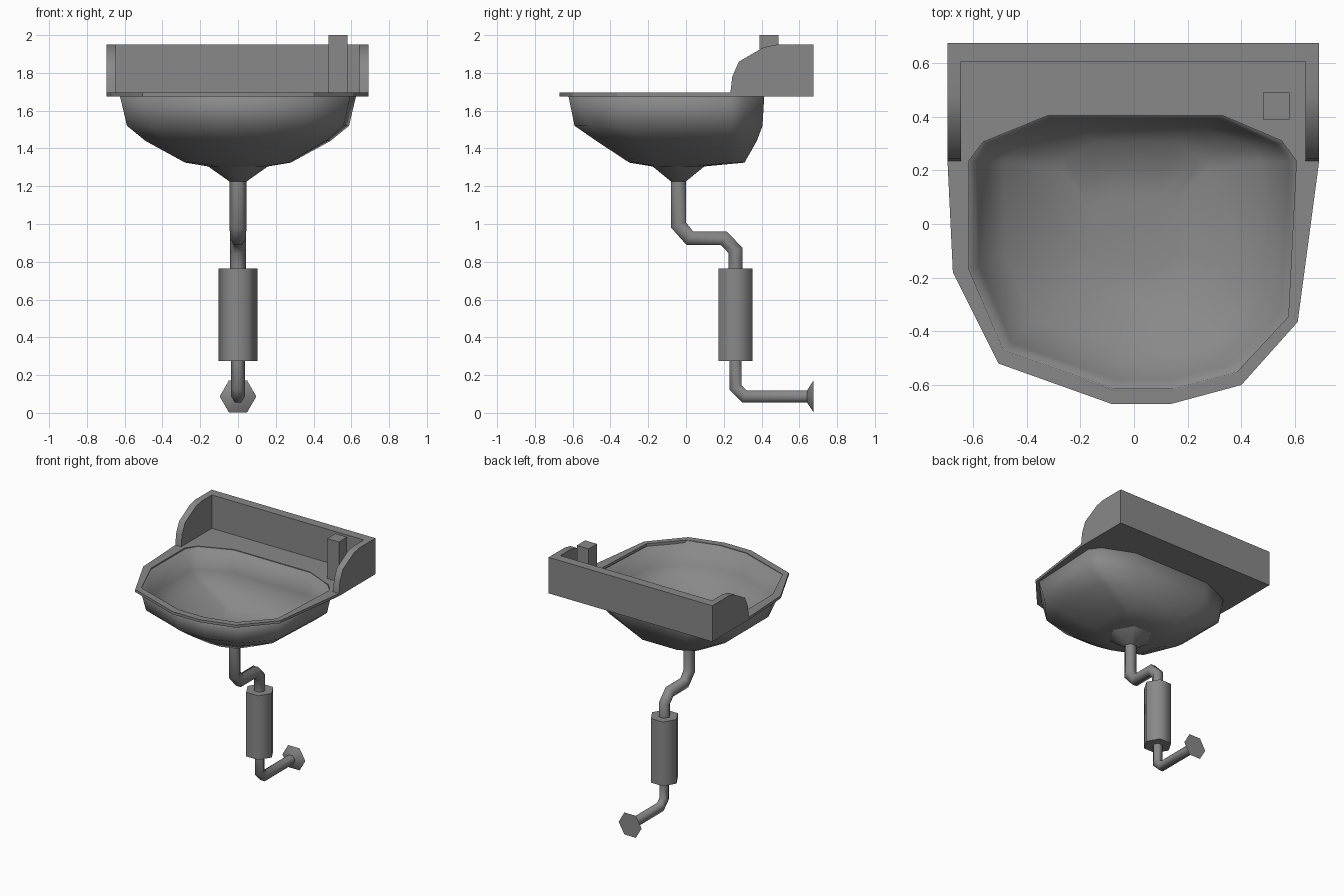
import bpy
import bmesh
from math import radians, sin, cos, pi
from mathutils import Vector

if "Cube" in bpy.data.objects:
    bpy.data.objects.remove(bpy.data.objects["Cube"])

grey = bpy.data.materials.new("grey ceramic")
grey.use_nodes = True
COLOUR = (0.25, 0.25, 0.25, 1)
grey.diffuse_color = COLOUR
grey.node_tree.nodes["Principled BSDF"].inputs["Base Color"].default_value = COLOUR


def finish(obj, angle):
    """Shade one object, keeping edges above the angle sharp."""
    bpy.ops.object.select_all(action='DESELECT')
    obj.select_set(True)
    bpy.context.view_layer.objects.active = obj
    if obj.type == 'CURVE':
        bpy.ops.object.convert(target='MESH')
        obj = bpy.context.object
    bpy.ops.object.shade_smooth_by_angle(angle=radians(angle))
    return obj


def add(name, data, angle):
    obj = bpy.data.objects.new(name, data)
    bpy.context.collection.objects.link(obj)
    data.materials.append(grey)
    return finish(obj, angle)


def loft(name, rings, angle, cap_start=True):
    """Skin a list of equal-length rings and cap the ends."""
    bm = bmesh.new()
    loops = [[bm.verts.new(p) for p in ring] for ring in rings]
    n = len(loops[0])
    for a, b in zip(loops, loops[1:]):
        for i in range(n):
            j = (i + 1) % n
            bm.faces.new((a[i], a[j], b[j], b[i]))
    if cap_start:
        bm.faces.new(loops[0])
    bm.faces.new(loops[-1])
    bmesh.ops.recalc_face_normals(bm, faces=bm.faces)
    mesh = bpy.data.meshes.new(name)
    bm.to_mesh(mesh)
    bm.free()
    return add(name, mesh, angle)


def tube(name, path):
    """Mitred six-sided tube through (y, z, radius) points at x = 0."""
    pts = [Vector((0, y, z)) for y, z, r in path]
    dirs = [(b - a).normalized() for a, b in zip(pts, pts[1:])]
    rings = []
    for i, p in enumerate(pts):
        before, after = dirs[max(i - 1, 0)], dirs[min(i, len(dirs) - 1)]
        mid = (before + after).normalized()
        side = Vector((0, -mid.z, mid.y)) / mid.dot(after)
        r = path[i][2]
        rings.append([p + Vector((r * cos(k * pi / 3), 0, 0)) + side * r * sin(k * pi / 3)
                      for k in range(6)])
    return loft(name, rings, 62)


def box(name, lo, hi):
    rings = [[(lo[0], lo[1], z), (hi[0], lo[1], z), (hi[0], hi[1], z), (lo[0], hi[1], z)]
             for z in (lo[2], hi[2])]
    return loft(name, rings, 30)


# Rim slab with the basin opening
OUTER = [(-.695, .675), (-.695, .235), (-.675, -.18), (-.505, -.52), (-.085, -.67),
         (.14, -.67), (.40, -.60), (.61, -.365), (.69, .235), (.69, .675)]
OPENING = [(-.32, .41), (-.56, .31), (-.615, .235), (-.615, -.17), (-.485, -.475), (-.08, -.62),
           (.14, -.62), (.38, -.555), (.575, -.345), (.605, .235), (.55, .31), (.32, .41)]
rim = bpy.data.curves.new("rim", 'CURVE')
rim.dimensions = '2D'
rim.fill_mode = 'BOTH'
rim.extrude = 0.01
for outline in (OUTER, OPENING):
    spline = rim.splines.new('POLY')
    spline.points.add(len(outline) - 1)
    for point, (x, y) in zip(spline.points, outline):
        point.co = (x, y, 0, 1)
    spline.use_cyclic_u = True
rim_obj = add("rim", rim, 30)
rim_obj.location.z = 1.685

# Basin: the opening outline shrinking downwards (z, half width, front y, back y)
LEVELS = [(1.69, .628, -.625, .415), (1.52, .588, -.59, .405), (1.44, .49, -.475, .375),
          (1.325, .28, -.30, .31), (1.305, .16, -.18, .10)]
rings = []
for z, half, front, back in LEVELS:
    rings.append([((x + .005) / .61 * half, front + (y + .62) / 1.03 * (back - front), z)
                  for x, y in OPENING])
basin = loft("basin", rings, 70, cap_start=False)
shell = basin.modifiers.new("Shell", 'SOLIDIFY')
shell.thickness = 0.012
shell.offset = -1

# Splashback with curved side walls
box("splashback", (-.645, .605, 1.695), (.64, .675, 1.95))
SIDE = [(.235, 1.695), (.245, 1.78), (.28, 1.86), (.41, 1.935), (.48, 1.95),
        (.675, 1.95), (.675, 1.695)]
for name, x0, x1 in (("right_side_wall", -.695, -.645), ("left_side_wall", .64, .69)):
    loft(name, [[(x, y, z) for y, z in SIDE] for x in (x0, x1)], 40)

# Tap post
box("tap", (.48, .39, 1.695), (.58, .49, 2.0))

# Drain, trap and waste pipe
tube("drain_cone", [(-.04, 1.306, .16), (-.04, 1.225, .045)])
tube("upper_pipe", [(-.04, 1.24, .045), (-.04, .995, .045), (.02, .925, .042),
                    (.20, .925, .042), (.262, .86, .042), (.262, .76, .042)])
tube("trap_canister", [(.262, .765, .103), (.262, .275, .103)])
tube("lower_pipe", [(.262, .28, .036), (.262, .135, .036), (.31, .087, .036), (.65, .087, .036)])
tube("wall_flange", [(.64, .087, .036), (.675, .087, .097)])
